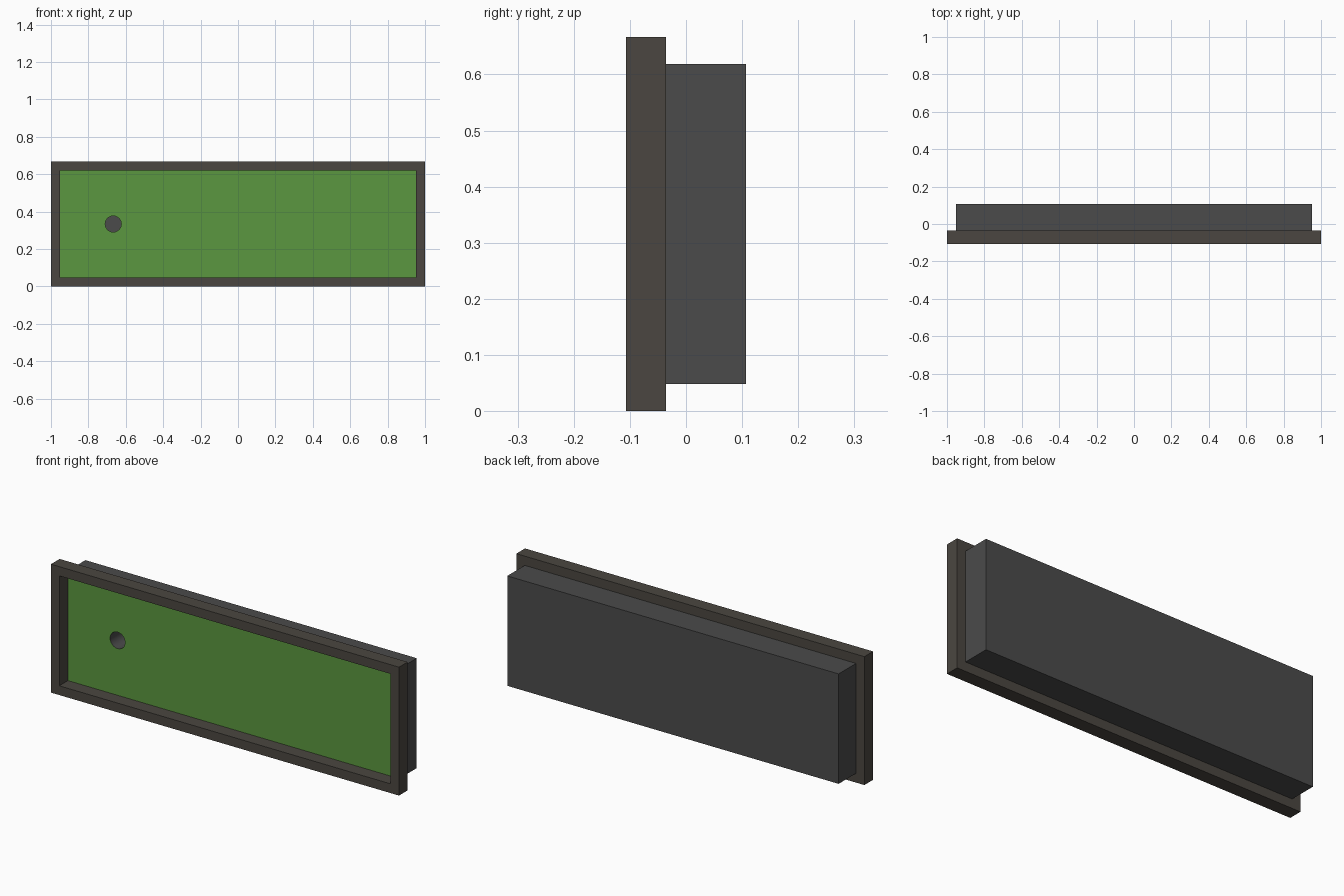
import bpy, bmesh, math

if "Cube" in bpy.data.objects:
    bpy.data.objects.remove(bpy.data.objects["Cube"])


def material(name, color):
    m = bpy.data.materials.new(name)
    m.diffuse_color = (*color, 1)
    m.use_nodes = True
    m.node_tree.nodes["Principled BSDF"].inputs["Base Color"].default_value = m.diffuse_color
    return m


def box(name, x, y, z, mat):
    """Box from (min, max) ranges."""
    bpy.ops.mesh.primitive_cube_add(size=1)
    ob = bpy.context.object
    ob.name = name
    for v in ob.data.vertices:
        v.co = [r[0] if c < 0 else r[1] for c, r in zip(v.co, (x, y, z))]
    ob.data.materials.append(mat)
    return ob


grey = material("dark_grey", (0.07, 0.07, 0.07))
brown = material("frame_brown", (0.07, 0.062, 0.052))
green = material("panel_green", (0.105, 0.31, 0.05))

W, H = 1.0, 0.667          # half width, height
RIM = 0.048                # frame border
FRONT, MID, BACK = -0.107, -0.036, 0.107

# frame: rectangular ring extruded backwards
bm = bmesh.new()
rings = []
for y in (FRONT, MID):
    for r in (0, RIM):
        a, lo, hi = W - r, r, H - r
        rings.append([bm.verts.new(p) for p in
                      ((-a, y, lo), (a, y, lo), (a, y, hi), (-a, y, hi))])
outer_f, inner_f, outer_b, inner_b = rings
for p, q in ((outer_f, inner_f), (inner_f, inner_b), (inner_b, outer_b), (outer_b, outer_f)):
    for i in range(4):
        j = (i + 1) % 4
        bm.faces.new((p[i], p[j], q[j], q[i]))
bmesh.ops.recalc_face_normals(bm, faces=bm.faces)
mesh = bpy.data.meshes.new("frame")
bm.to_mesh(mesh)
bm.free()
mesh.materials.append(brown)
frame = bpy.data.objects.new("frame", mesh)
bpy.context.collection.objects.link(frame)

# body with a green front panel recessed behind the frame
body = box("body", (-W + RIM, W - RIM), (MID, BACK), (RIM, H - RIM), grey)
body.data.materials.append(green)
for f in body.data.polygons:
    if f.normal.y < -0.5:
        f.material_index = 1

# round hole in the panel
bpy.ops.mesh.primitive_cylinder_add(vertices=32, radius=0.043, depth=0.2,
                                    location=(-0.667, MID, H / 2),
                                    rotation=(math.pi / 2, 0, 0))
cutter = bpy.context.object
cutter.name = "hole_cutter"
cutter.data.materials.append(grey)
cut = body.modifiers.new("hole", 'BOOLEAN')
cut.operation = 'DIFFERENCE'
cut.solver = 'EXACT'
cut.object = cutter
bpy.ops.object.select_all(action='DESELECT')
body.select_set(True)
bpy.context.view_layer.objects.active = body
bpy.ops.object.modifier_apply(modifier="hole")
bpy.data.objects.remove(cutter)
bpy.ops.object.shade_smooth_by_angle(angle=math.radians(30))
